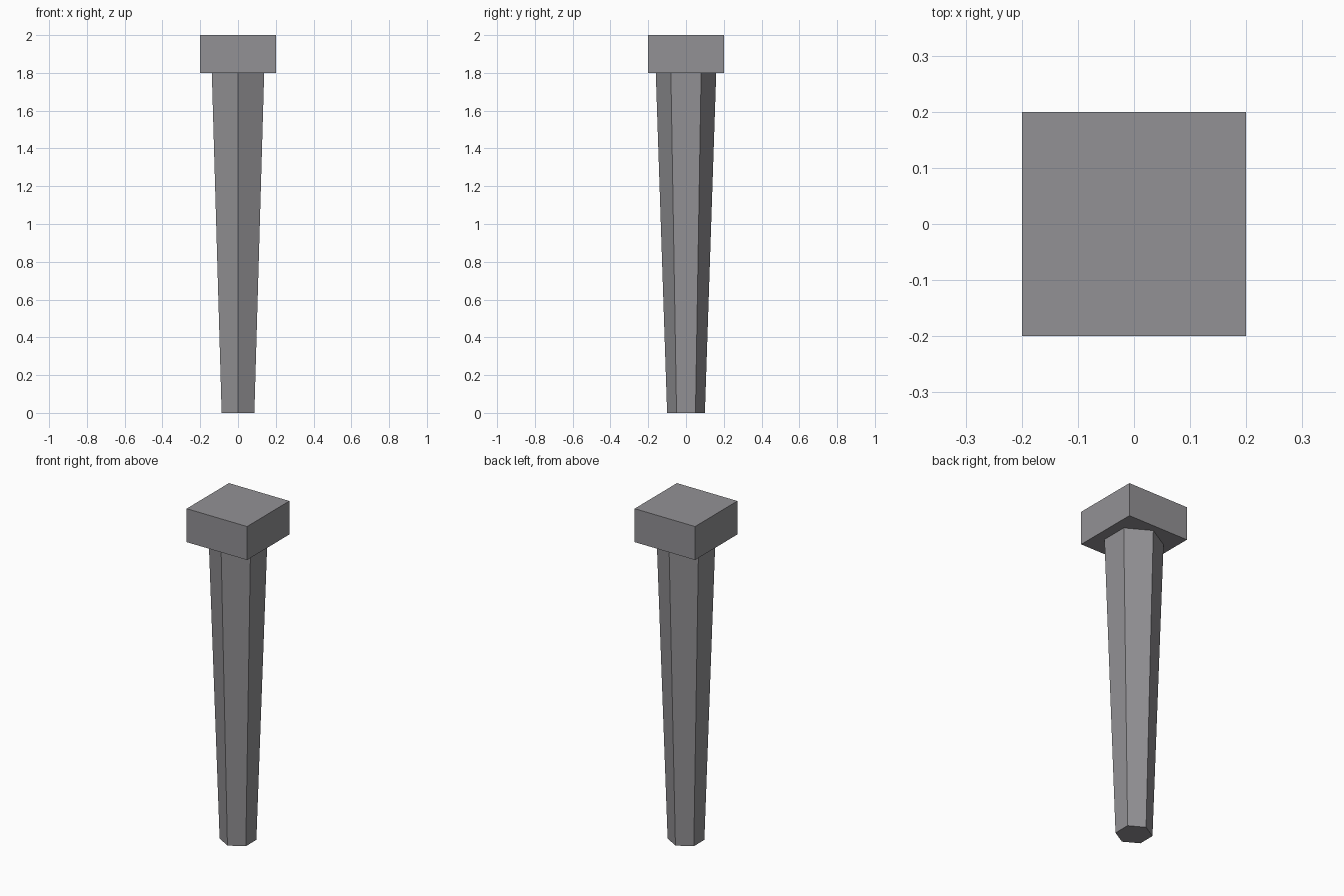
import bpy

# Remove the default cube
cube = bpy.data.objects.get("Cube")
if cube:
    bpy.data.objects.remove(cube, do_unlink=True)

HEIGHT = 2.0
HEAD_HEIGHT = 0.2
HEAD_WIDTH = 0.4
SHAFT_HEIGHT = HEIGHT - HEAD_HEIGHT

# Single grey metal colour
grey = bpy.data.materials.new("iron_grey")
grey.use_nodes = True
colour = (0.29, 0.285, 0.3, 1.0)
grey.diffuse_color = colour
grey.node_tree.nodes["Principled BSDF"].inputs["Base Color"].default_value = colour


def finish(name):
    obj = bpy.context.object
    obj.name = obj.data.name = name
    obj.data.materials.append(grey)
    return obj


# Tapered six-sided shaft, with corners pointing to front and back
bpy.ops.mesh.primitive_cone_add(
    vertices=6, radius1=0.1, radius2=0.16, depth=SHAFT_HEIGHT,
    location=(0, 0, SHAFT_HEIGHT / 2))
finish("shaft")

# Square block head
bpy.ops.mesh.primitive_cube_add(size=1, location=(0, 0, HEIGHT - HEAD_HEIGHT / 2))
head = finish("head")
head.scale = (HEAD_WIDTH, HEAD_WIDTH, HEAD_HEIGHT)
bpy.ops.object.transform_apply(location=False, rotation=False, scale=True)
